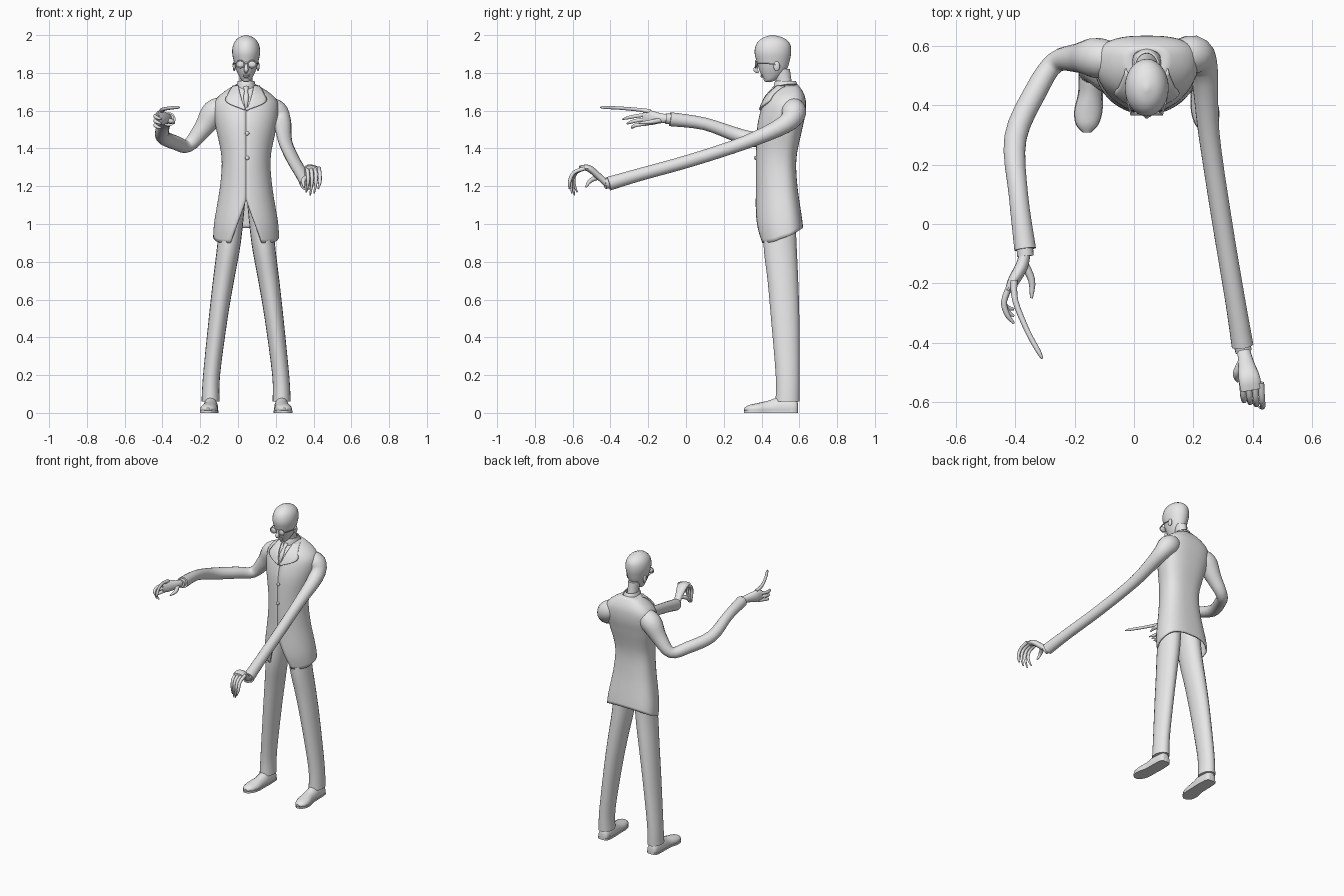
import bpy, bmesh, math
from mathutils import Vector

if "Cube" in bpy.data.objects:
    bpy.data.objects.remove(bpy.data.objects["Cube"])

CX = .043          # body's centre line
parts = []

grey = bpy.data.materials.new("plain_grey")
grey.use_nodes = True
grey.diffuse_color = (.8, .8, .8, 1)
grey.node_tree.nodes["Principled BSDF"].inputs["Base Color"].default_value = (.8, .8, .8, 1)


def make(name, bm):
    bmesh.ops.recalc_face_normals(bm, faces=bm.faces)
    mesh = bpy.data.meshes.new(name)
    bm.to_mesh(mesh)
    bm.free()
    mesh.materials.append(grey)
    obj = bpy.data.objects.new(name, mesh)
    bpy.context.scene.collection.objects.link(obj)
    parts.append(obj)
    return obj


def thicken(obj, amount, offset=-1):
    mod = obj.modifiers.new("thickness", "SOLIDIFY")
    mod.thickness, mod.offset = amount, offset


def spline(points, k=4):
    """Catmull-Rom resampling of tuples of any length."""
    out = []
    last = len(points) - 1
    for i in range(last):
        a, b, c, d = (points[max(0, min(last, j))] for j in (i - 1, i, i + 1, i + 2))
        for s in range(k):
            t = s / k
            out.append(tuple(
                q + t / 2 * (r - p + t * (2 * p - 5 * q + 4 * r - s3 + t * (3 * q - p - 3 * r + s3)))
                for p, q, r, s3 in zip(a, b, c, d)))
    return out + [tuple(points[-1])]


def skin(name, rings, closed=True, caps=True):
    bm = bmesh.new()
    rows = [[bm.verts.new(p) for p in ring] for ring in rings]
    n = len(rows[0])
    for lower, upper in zip(rows, rows[1:]):
        for i in range(n if closed else n - 1):
            j = (i + 1) % n
            bm.faces.new((lower[i], lower[j], upper[j], upper[i]))
    if caps:
        bm.faces.new(rows[0])
        bm.faces.new(rows[-1])
    return make(name, bm)


def tube(name, points, n=14, k=4):
    """Points are (x, y, z, radius) or (x, y, z, half width, half height)."""
    path = spline(points, k)
    side, rings = Vector((1, 0, 0)), []
    for i, p in enumerate(path):
        here = Vector(p[:3])
        tangent = Vector(path[min(i + 1, len(path) - 1)][:3]) - Vector(path[max(i - 1, 0)][:3])
        tangent.normalize()
        side = (side - tangent * side.dot(tangent)).normalized()
        up = tangent.cross(side)
        ring = []
        for j in range(n):
            a = math.tau * j / n
            ring.append(here + side * p[3] * math.cos(a) + up * p[-1] * math.sin(a))
        rings.append(ring)
    return skin(name, rings)


def outline(x, z, rx, front, back, angle, wide=.5, square=1):
    """Point on an oval; angle 0 is the front middle."""
    s, c = math.sin(angle), math.cos(angle)
    mid = front + (back - front) * wide
    if c > 0:
        return (x + rx * s, mid - (mid - front) * c, z)
    return (x + rx * math.copysign(abs(s) ** square, s), mid + (back - mid) * abs(c) ** square, z)


def oval_loft(name, sections, n=28, k=4, caps=True, wide=.5):
    """Sections are (x, z, half width, front y, back y)."""
    return skin(name, [[outline(*s, math.tau * j / n, wide) for j in range(n)]
                       for s in spline(sections, k)], caps=caps)


def blob(name, centre, size):
    bm = bmesh.new()
    bmesh.ops.create_uvsphere(bm, u_segments=16, v_segments=10, radius=1)
    for v in bm.verts:
        v.co = Vector(centre) + Vector(a * b for a, b in zip(v.co, size))
    return make(name, bm)


# Coat: half width, front and back by height
COAT = spline([(1.74, .05, .485, .59), (1.715, .095, .465, .61), (1.68, .142, .432, .628),
               (1.64, .17, .41, .635), (1.58, .172, .39, .632), (1.5, .158, .376, .615),
               (1.35, .13, .37, .585), (1.2, .138, .37, .59), (1.0, .17, .37, .618),
               (.88, .175, .39, .624)], 6)
WIDE = .6


def coat_at(z):
    for a, b in zip(COAT, COAT[1:]):
        if z >= b[0]:
            t = max(0, min(1, (a[0] - z) / (a[0] - b[0])))
            return [p + (q - p) * t for p, q in zip(a[1:], b[1:])]
    return COAT[-1][1:]


def coat_front(dx, z, lift=.006):
    rx, front, back = coat_at(z)
    angle = math.asin(max(-1, min(1, dx / rx)))
    x, y, z = outline(CX, z, rx, front, back, angle, WIDE)
    return (CX + dx, y - lift, z)


rows, cols, rings = 44, 48, []
for r in range(rows + 1):
    ring = []
    for c in range(cols + 1):
        u = c / cols * 2 - 1
        hem = .94 + .04 * -math.cos(u * math.pi)     # deeper at the front
        hem = .9 + (hem - .9) * min(1, abs(abs(u) - 0) * 3) if abs(u) < .33 else hem
        z = 1.74 - (1.74 - hem) * r / rows
        gap = .5 * max(0, 1.13 - z) / .23            # parted front skirt
        angle = u * math.pi
        angle = math.copysign(gap + abs(angle) * (1 - gap / math.pi), u if c != cols // 2 else 1)
        ring.append((u, z, angle))
    rings.append(ring)

# Cut the ring at the front: run from the left flap round the back to the right flap
sheet = []
for ring in rings:
    row = []
    half = cols // 2
    right = [(z, a) for u, z, a in ring[half:]]
    for z, a in right + [(z, -a) for z, a in reversed(right[:-1])]:
        row.append(outline(CX, z, *coat_at(z), a, WIDE, .75))
    sheet.append(row)
thicken(skin("coat", sheet, closed=False, caps=False), .01)

# Lapels, shirt front and tie laid over the chest
INNER = [(.04, 1.73), (.034, 1.70), (.02, 1.65), (.003, 1.605)]
OUTER = [(.07, 1.728), (.092, 1.69), (.104, 1.645), (.012, 1.605)]
for side, label in ((1, "left"), (-1, "right")):
    strip = []
    for a, b in zip(spline(INNER), spline(OUTER)):
        strip.append([coat_front(side * (a[0] + (b[0] - a[0]) * t / 6), a[1] + (b[1] - a[1]) * t / 6)
                      for t in range(7)])
    thicken(skin(label + "_lapel", strip, closed=False, caps=False), .01, 0)
tie = [(.008, 1.735), (.014, 1.725), (.008, 1.7), (.014, 1.67), (.006, 1.615)]
thicken(skin("tie", [[coat_front(w * t, z, .008 - .003 * abs(t)) for t in (-1, 0, 1)]
                     for w, z in tie], closed=False, caps=False), .008, 0)
for z in (1.61, 1.48, 1.35):
    blob("coat_button", coat_front(.006, z, .003), (.011, .007, .011))

# Neck and collar
oval_loft("neck", [(CX, 1.69, .04, .48, .575), (CX, 1.75, .034, .477, .56), (CX, 1.82, .036, .46, .55)])
thicken(oval_loft("shirt_collar", [(CX, 1.70, .058, .462, .6), (CX, 1.735, .05, .465, .592),
                                   (CX, 1.758, .044, .472, .58)], caps=False), .006)

# Head and face
oval_loft("head", [(CX, 1.752, .01, .425, .45), (CX, 1.762, .025, .415, .475), (CX, 1.79, .041, .399, .512),
                   (CX, 1.82, .054, .386, .535), (CX, 1.86, .065, .374, .548), (CX, 1.91, .074, .363, .557),
                   (CX, 1.955, .066, .374, .55), (CX, 1.985, .042, .405, .517), (CX, 2, .006, .45, .465)])
tube("nose", [(CX, .385, 1.87, .006), (CX, .374, 1.835, .009), (CX, .368, 1.815, .012), (CX, .385, 1.803, .006)], 10)
for z in (1.789, 1.781):
    blob("lip", (CX, .401, z), (.018, .008, .005))
blob("chin", (CX, .425, 1.765), (.018, .014, .013))
blob("glasses_bridge", (CX, .367, 1.85), (.012, .003, .003))

for side, label in ((1, "left"), (-1, "right")):
    # Spectacles and ears
    eye = CX + side * .031
    blob(label + "_lens", (eye, .372, 1.846), (.021, .006, .018))
    rim = [(eye + .022 * math.cos(a), .369, 1.846 + .019 * math.sin(a), .003)
           for a in (math.tau * i / 12 for i in range(13))]
    tube(label + "_rim", rim, 6, 2)
    tube(label + "_temple", [(CX + side * .052, .37, 1.85, .003), (CX + side * .066, .42, 1.85, .003),
                             (CX + side * .069, .475, 1.845, .003)], 6)
    blob(label + "_ear", (CX + side * .063, .48, 1.835), (.008, .017, .026))

    # Trouser leg
    leg = [(.07, 1.12, .065, .42, .575), (.09, .9, .062, .41, .585), (.12, .7, .056, .432, .594),
           (.148, .5, .05, .45, .6), (.183, .2, .045, .475, .602), (.188, .06, .048, .474, .602)]
    oval_loft(label + "_trouser_leg", [(CX + side * s[0],) + s[1:] for s in leg], 20)

    # Shoe, with sole and heel
    shoe = [(.188, .592, .022, .05), (.188, .575, .036, .075), (.188, .5, .04, .085), (.19, .44, .04, .066),
            (.197, .38, .046, .052), (.201, .335, .036, .042), (.202, .308, .012, .026)]
    upper, sole = [], []
    for off, y, w, h in spline(shoe):
        x = CX + side * off
        loop = [math.tau * j / 16 for j in range(16)]
        upper.append([(x + w * math.cos(a), y, max(.01, .02 + (h - .02) * math.sin(a))) for a in loop])
        sole.append([(x + (w + .002) * i, y, z) for i, z in ((-1, 0), (1, 0), (1, .012), (-1, .012))])
    skin(label + "_shoe", upper)
    skin(label + "_sole", sole)
    oval_loft(label + "_heel", [(CX + side * .188, 0, .038, .525, .594), (CX + side * .188, .025, .038, .525, .594)], 16, 1)

# Sleeves and shirt cuffs
tube("right_sleeve", [(-.06, .55, 1.62, .055), (-.125, .56, 1.59, .068), (-.185, .56, 1.505, .05),
                      (-.265, .545, 1.415, .036), (-.33, .45, 1.43, .038), (-.4, .29, 1.465, .038),
                      (-.39, .1, 1.53, .033), (-.367, -.085, 1.555, .037)], 18)
tube("right_cuff", [(-.37, -.06, 1.555, .028), (-.366, -.108, 1.557, .028)], 16)
tube("left_sleeve", [(.14, .555, 1.62, .055), (.2, .57, 1.59, .066), (.235, .52, 1.525, .048),
                     (.252, .31, 1.43, .036), (.295, .02, 1.335, .034), (.34, -.25, 1.26, .034),
                     (.366, -.41, 1.213, .037)], 18)
tube("left_cuff", [(.36, -.39, 1.22, .028), (.37, -.43, 1.213, .028)], 16)

# Right hand: forefinger points ahead, the rest curl
tube("right_palm", [(-.366, -.09, 1.557, .018, .022), (-.378, -.14, 1.56, .021, .028),
                    (-.405, -.19, 1.562, .02, .04), (-.425, -.225, 1.562, .011, .036)])
tube("right_forefinger", [(-.405, -.19, 1.597, .012), (-.4, -.26, 1.606, .01), (-.36, -.36, 1.614, .009),
                          (-.322, -.43, 1.617, .008), (-.309, -.455, 1.617, .003)], 10)
for i in range(3):
    drop = .024 * i
    tube("right_finger", [(-.415, -.2, 1.58 - drop, .011), (-.438, -.26, 1.572 - drop, .01),
                          (-.428, -.305 + drop / 2, 1.563 - drop, .009),
                          (-.405, -.335 + drop, 1.555 - drop, .004)], 10)
tube("right_thumb", [(-.372, -.13, 1.55, .014), (-.345, -.19, 1.54, .012), (-.346, -.25, 1.535, .005)], 10)

# Left hand: wrist raised, fingers hanging
tube("left_palm", [(.368, -.42, 1.214, .022, .018), (.378, -.465, 1.255, .026, .018),
                   (.388, -.515, 1.295, .036, .018), (.396, -.56, 1.297, .036, .011)])
for i, tip in enumerate((1.168, 1.152, 1.162, 1.185)):
    x = .365 + .021 * i
    tube("left_finger", [(x, -.535, 1.295, .011), (x + .004, -.582 - .004 * i, 1.272, .01),
                         (x + .006, -.595 - .007 * i, 1.225, .009), (x - .004, -.576 - .014 * i, tip, .004)], 10)
tube("left_thumb", [(.366, -.46, 1.25, .014), (.345, -.505, 1.23, .012), (.35, -.53, 1.195, .005)], 10)

# Smooth shading with crisp rims
bpy.ops.object.select_all(action="DESELECT")
for obj in parts:
    obj.select_set(True)
bpy.context.view_layer.objects.active = parts[0]
bpy.ops.object.shade_smooth_by_angle(angle=math.radians(50))
